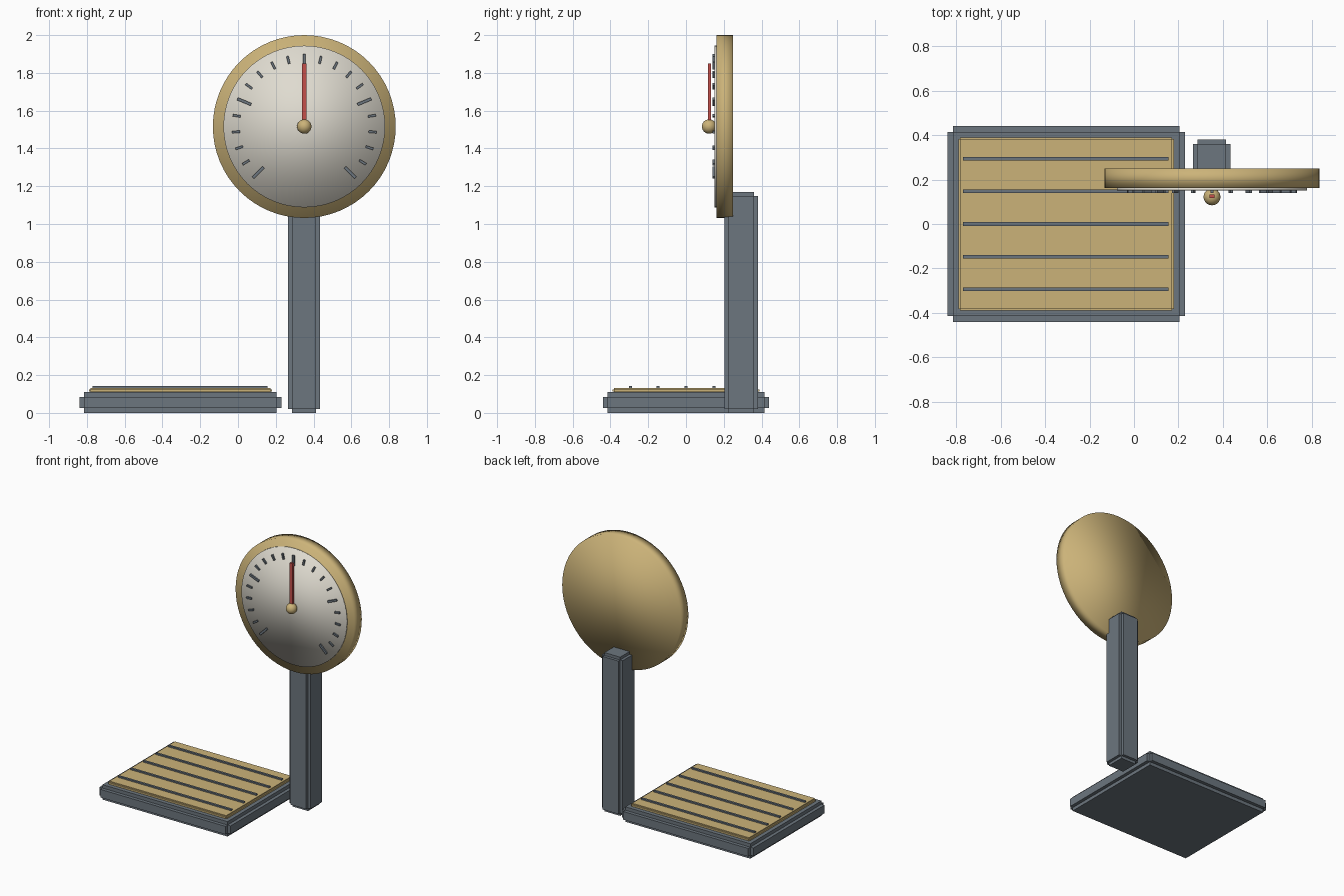
import bpy, bmesh, math
from mathutils import Matrix, Vector

cube = bpy.data.objects.get("Cube")
if cube:
    bpy.data.objects.remove(cube)


def material(name, rgb):
    m = bpy.data.materials.new(name)
    m.use_nodes = True
    m.diffuse_color = (*rgb, 1)
    m.node_tree.nodes["Principled BSDF"].inputs["Base Color"].default_value = (*rgb, 1)
    return m


STEEL = material("steel_grey", (0.15, 0.18, 0.21))
BRASS = material("brass", (0.60, 0.45, 0.19))
IVORY = material("ivory", (0.74, 0.71, 0.63))
RED = material("needle_red", (0.56, 0.08, 0.07))


def finish(bm, name, mat, smooth=False):
    mesh = bpy.data.meshes.new(name)
    for f in bm.faces:
        f.smooth = smooth
    bm.to_mesh(mesh)
    bm.free()
    mesh.materials.append(mat)
    obj = bpy.data.objects.new(name, mesh)
    bpy.context.collection.objects.link(obj)
    return obj


def add_box(bm, center, size, turn=Matrix()):
    m = Matrix.Translation(center) @ turn @ Matrix.Diagonal((*size, 1))
    bmesh.ops.create_cube(bm, size=1, matrix=m)


def notched_block(name, lo, hi, notch, mat):
    """Block with square-notched edges: each axis reaches full size in turn."""
    lo, hi = Vector(lo), Vector(hi)
    bm = bmesh.new()
    for axis in range(3):
        size = hi - lo
        for other in range(3):
            if other != axis:
                size[other] -= 2 * notch
        add_box(bm, (lo + hi) / 2, size)
    return finish(bm, name, mat)


def disc(name, radius, y0, y1, mat):
    """Smooth-shaded disc facing the front."""
    bm = bmesh.new()
    m = Matrix.Translation((CX, (y0 + y1) / 2, CZ)) @ Matrix.Rotation(math.pi / 2, 4, 'X')
    bmesh.ops.create_cone(bm, cap_ends=True, segments=64, radius1=radius,
                          radius2=radius, depth=y1 - y0, matrix=m)
    return finish(bm, name, mat, True)


# Platform base, top plate and grip strips
notched_block("platform_base", (-0.84, -0.44, 0), (0.23, 0.44, 0.11), 0.025, STEEL)
notched_block("platform_plate", (-0.79, -0.39, 0.105), (0.18, 0.39, 0.133), 0.008, BRASS)
bm = bmesh.new()
for i in range(-2, 3):
    add_box(bm, (-0.307, i * 0.147, 0.136), (0.925, 0.016, 0.014))
finish(bm, "grip_strips", STEEL)

# Upright column
notched_block("column", (0.265, 0.203, 0), (0.435, 0.38, 1.17), 0.021, STEEL)

# Dial housing and face
CX, CZ = 0.351, 1.516
disc("dial_housing", 0.484, 0.162, 0.25, BRASS)
disc("dial_face", 0.428, 0.15, 0.165, IVORY)

# Tick marks over 270 degrees, every fifth one longer
bm = bmesh.new()
for i in range(21):
    angle = math.radians(225 - 13.5 * i)
    inner, width = (0.305, 0.015) if i % 5 == 0 else (0.342, 0.012)
    r = (inner + 0.383) / 2
    center = (CX + r * math.cos(angle), 0.146, CZ + r * math.sin(angle))
    add_box(bm, center, (0.383 - inner, 0.012, width), Matrix.Rotation(-angle, 4, 'Y'))
finish(bm, "dial_ticks", STEEL)

# Needle and hub
bm = bmesh.new()
add_box(bm, (CX, 0.125, CZ + 0.167), (0.024, 0.016, 0.334))
finish(bm, "needle", RED)
bm = bmesh.new()
bmesh.ops.create_uvsphere(bm, u_segments=24, v_segments=16, radius=0.038,
                          matrix=Matrix.Translation((CX, 0.122, CZ)))
finish(bm, "needle_hub", BRASS, True)
